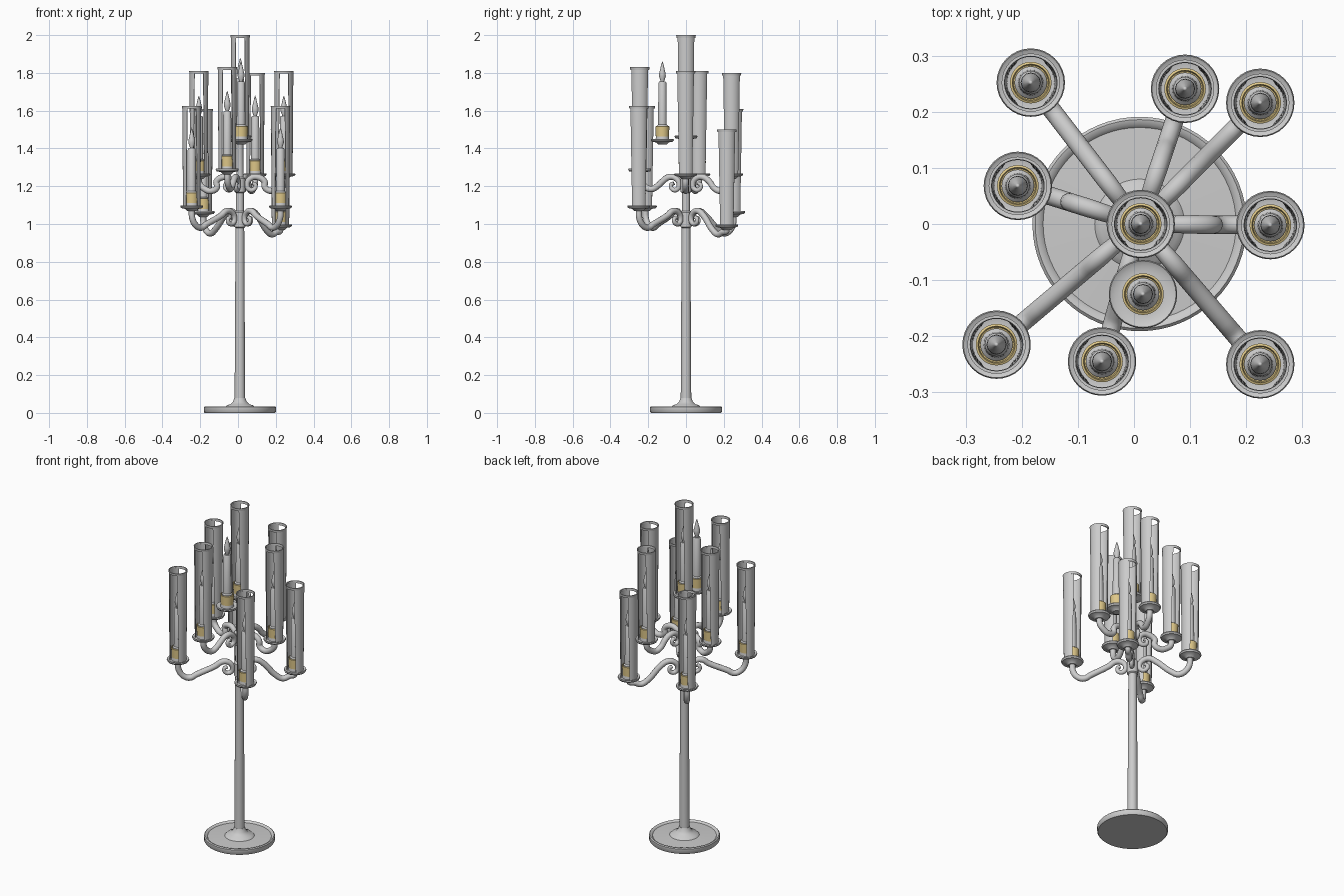
import bpy, bmesh, math
from mathutils import Vector

if "Cube" in bpy.data.objects:
    bpy.data.objects.remove(bpy.data.objects["Cube"])

CX = 0.01  # axis of the stand


def material(name, rgb):
    m = bpy.data.materials.new(name)
    m.diffuse_color = (*rgb, 1)
    m.use_nodes = True
    m.node_tree.nodes["Principled BSDF"].inputs["Base Color"].default_value = m.diffuse_color
    return m


GREY = material("pale grey", (0.60, 0.60, 0.60))
GOLD = material("soft gold", (0.74, 0.58, 0.25))


def finish(name, bm, mat, loc=(0, 0, 0)):
    bmesh.ops.recalc_face_normals(bm, faces=bm.faces)
    me = bpy.data.meshes.new(name)
    bm.to_mesh(me)
    bm.free()
    me.materials.append(mat)
    ob = bpy.data.objects.new(name, me)
    ob.location = loc
    bpy.context.collection.objects.link(ob)
    bpy.ops.object.select_all(action='DESELECT')
    ob.select_set(True)
    bpy.context.view_layer.objects.active = ob
    bpy.ops.object.shade_smooth_by_angle(angle=math.radians(40))
    return ob


def lathe(name, profile, mat, loc, n=32, closed=False):
    """Revolve (radius, height) points around z; ends on the axis are merged."""
    bm = bmesh.new()
    rings = []
    for r, z in profile:
        rings.append([bm.verts.new((r * math.cos(2 * math.pi * k / n),
                                    r * math.sin(2 * math.pi * k / n), z)) for k in range(n)])
    pairs = list(zip(rings, rings[1:]))
    if closed:
        pairs.append((rings[-1], rings[0]))
    for a, b in pairs:
        for k in range(n):
            bm.faces.new((a[k], a[(k + 1) % n], b[(k + 1) % n], b[k]))
    bmesh.ops.remove_doubles(bm, verts=bm.verts, dist=1e-5)
    return finish(name, bm, mat, loc)


def glass_walls(name, loc, h):
    """Two curved side walls, open to the front and back, widening upward."""
    t, rows, cols = 0.004, 6, 12
    bm = bmesh.new()
    for side in (0, math.pi):
        grid = []
        for i in range(rows + 1):
            f = i / rows
            half = math.radians(50 + 12 * f)
            r = 0.046 + 0.004 * f
            line = []
            for j in range(cols + 1):
                a = side + half * (2 * j / cols - 1)
                line.append([bm.verts.new((q * math.cos(a), q * math.sin(a), h * f))
                             for q in (r, r - t)])
            grid.append(line)
        for i in range(rows):
            for j in range(cols):
                for s in (0, 1):
                    bm.faces.new((grid[i][j][s], grid[i][j + 1][s],
                                  grid[i + 1][j + 1][s], grid[i + 1][j][s]))
            for j in (0, cols):
                bm.faces.new((grid[i][j][0], grid[i + 1][j][0],
                              grid[i + 1][j][1], grid[i][j][1]))
        for i in (0, rows):
            for j in range(cols):
                bm.faces.new((grid[i][j][0], grid[i][j + 1][0],
                              grid[i][j + 1][1], grid[i][j][1]))
    return finish(name, bm, GREY, loc)


def arm(name, x, y, zd, zp, zlow):
    """S-shaped arm with a scroll beside the pole."""
    d = Vector((x - CX, y, 0))
    R = d.length
    d.normalize()
    pts = [(R, zd - 0.005), (R - 0.004, (zd + zlow) / 2), (R - 0.03, zlow + 0.012),
           (R - 0.065, zlow), (R - 0.10, zlow + 0.018), (0.13, zp + 0.015),
           (0.095, zp + 0.038), (0.06, zp + 0.034), (0.038, zp + 0.005),
           (0.048, zp - 0.026), (0.075, zp - 0.026), (0.082, zp - 0.002), (0.066, zp + 0.006)]
    cu = bpy.data.curves.new(name, 'CURVE')
    cu.dimensions = '3D'
    cu.bevel_depth = 0.0165
    cu.bevel_resolution = 4
    cu.use_fill_caps = True
    cu.resolution_u = 5
    sp = cu.splines.new('BEZIER')
    sp.bezier_points.add(len(pts) - 1)
    for i, (bp, (s, z)) in enumerate(zip(sp.bezier_points, pts)):
        bp.co = Vector((CX, 0, z)) + d * s
        bp.handle_left_type = bp.handle_right_type = 'AUTO'
        bp.radius = 1 if i < 7 else 1 - 0.07 * (i - 6)
    cu.materials.append(GREY)
    ob = bpy.data.objects.new(name, cu)
    bpy.context.collection.objects.link(ob)


def candle(tag, x, y, zd, top):
    """Drip dish, gold cup, candle, flame and optional glass chimney."""
    loc = (x, y, zd)
    lathe("dish_" + tag, [(0, -0.012), (0.022, -0.012), (0.034, 0), (0.056, 0.004), (0.061, 0.012),
                          (0.059, 0.018), (0.05, 0.013), (0.036, 0.013), (0.034, 0.03),
                          (0, 0.03)], GREY, loc)
    lathe("cup_" + tag, [(0, 0.03), (0.035, 0.03), (0.037, 0.084), (0.033, 0.086),
                         (0.031, 0.078), (0, 0.078)], GOLD, loc)
    lathe("candle_" + tag, [(0, 0.07), (0.029, 0.07), (0.029, 0.088), (0.023, 0.094),
                            (0.021, 0.315), (0.017, 0.322), (0, 0.32)], GREY, loc, 20)
    lathe("flame_" + tag, [(0, 0.318), (0.009, 0.32), (0.011, 0.33), (0.018, 0.35), (0.017, 0.365),
                           (0.01, 0.395), (0.004, 0.42), (0, 0.43)], GREY, loc, 12)
    if top:
        h = top - zd
        glass_walls("chimney_" + tag, (x, y, zd + 0.012), h - 0.02)
        lathe("chimney_rim_" + tag, [(0.046, h - 0.014), (0.05, h - 0.014), (0.052, h),
                                     (0.047, h)], GREY, loc, closed=True)


# base and pole
lathe("base", [(0, 0), (0.186, 0), (0.191, 0.006), (0.191, 0.03), (0.186, 0.035), (0.178, 0.033),
               (0.172, 0.026), (0.08, 0.03), (0.07, 0.04), (0.05, 0.046), (0.036, 0.06),
               (0.029, 0.08), (0, 0.08)], GREY, (CX, 0, 0), 64)
lathe("pole", [(0, 0.07), (0.028, 0.07), (0.023, 0.98), (0.03, 0.985), (0.03, 1.06), (0.021, 1.07),
               (0.021, 1.165), (0.029, 1.17), (0.029, 1.24), (0.019, 1.25), (0.018, 1.42),
               (0.024, 1.445), (0, 1.445)], GREY, (CX, 0, 0))

# x, y, dish height, chimney top, arm root height, arm low point
HOLDERS = {
    "back_left": (-0.184, 0.252, 1.05, 1.61, 1.03, 0.95),
    "back_right": (0.225, 0.216, 0.98, 1.50, 1.03, 0.945),
    "front_left": (-0.245, -0.215, 1.08, 1.625, 1.03, 0.98),
    "front_right": (0.225, -0.25, 1.08, 1.625, 1.03, 0.98),
    "upper_back": (0.091, 0.241, 1.25, 1.80, 1.21, 1.175),
    "upper_left": (-0.207, 0.068, 1.25, 1.81, 1.21, 1.175),
    "upper_right": (0.243, -0.002, 1.25, 1.81, 1.21, 1.175),
    "upper_front": (-0.057, -0.245, 1.275, 1.83, 1.21, 1.185),
}
for tag, (x, y, zd, top, zp, zlow) in HOLDERS.items():
    candle(tag, x, y, zd, top)
    arm("arm_" + tag, x, y, zd, zp, zlow)

# central candle, and the bare candle in front of it
candle("centre", 0.012, 0, 1.45, 2.0)
candle("bare", 0.016, -0.125, 1.432, None)
